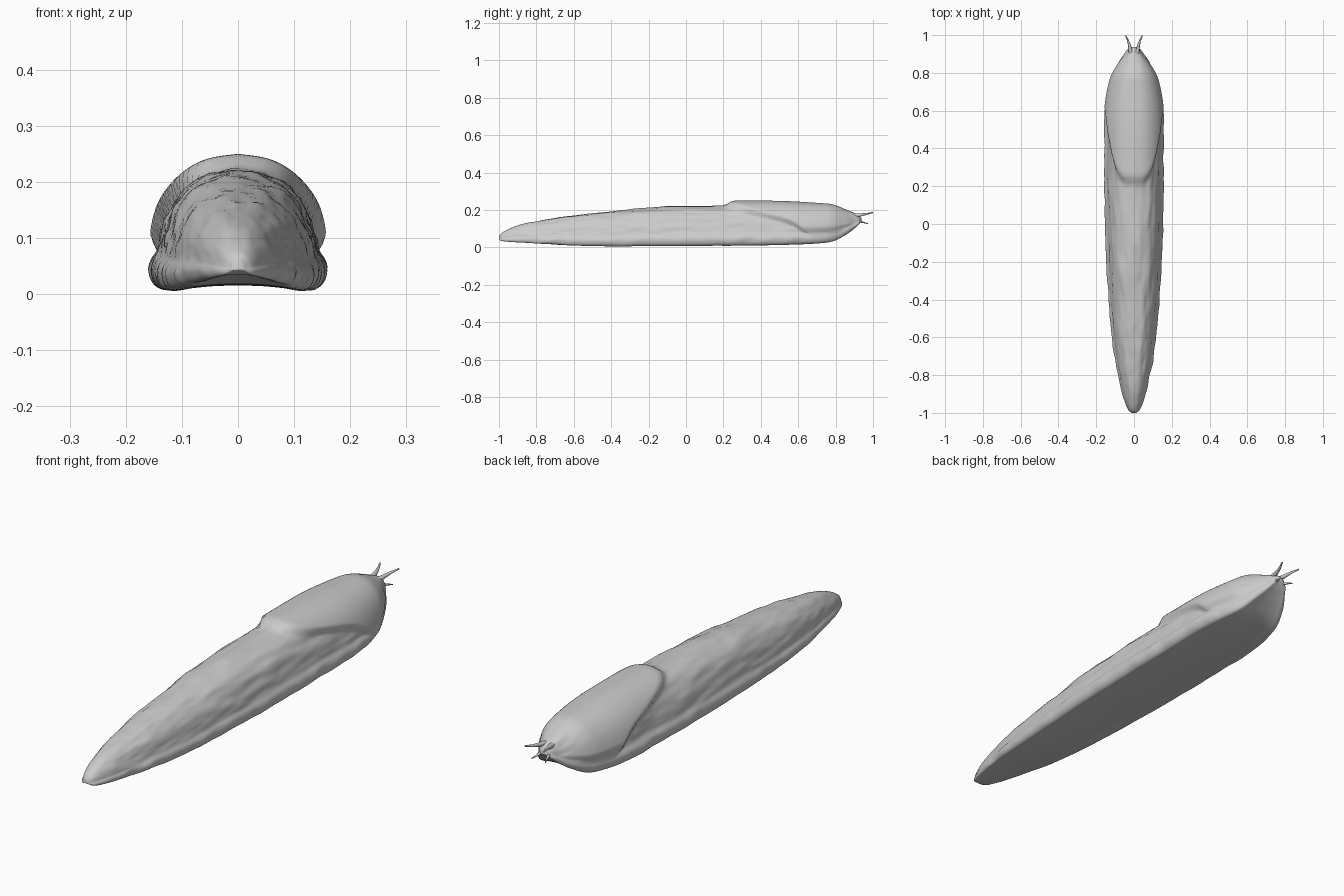
import bpy, bmesh, math
from mathutils import Vector, noise

if "Cube" in bpy.data.objects:
    bpy.data.objects.remove(bpy.data.objects["Cube"])

skin = bpy.data.materials.new("grey skin")
skin.use_nodes = True
GREY = (0.6, 0.6, 0.6, 1)
skin.diffuse_color = GREY
skin.node_tree.nodes["Principled BSDF"].inputs["Base Color"].default_value = GREY

# Body stations: y, half width, underside height, back height
STATIONS = [
    (-1.0, .012, .042, .06), (-.985, .03, .034, .077), (-.95, .046, .03, .097),
    (-.88, .067, .025, .122), (-.75, .095, .018, .148), (-.6, .117, .009, .172),
    (-.4, .135, .005, .193), (-.2, .147, .006, .212), (0, .154, .006, .222),
    (.2, .157, .008, .224), (.4, .157, .01, .225), (.55, .158, .013, .222),
    (.67, .145, .018, .215), (.78, .117, .03, .207), (.85, .085, .064, .195),
    (.9, .052, .1, .182), (.925, .034, .123, .17), (.937, .012, .14, .156),
]
# Half cross-section from back to sole: share of width, share of height
SECTION = [(0, 1), (.3, .965), (.52, .88), (.69, .75), (.8, .6), (.87, .44),
           (.91, .32), (.975, .24), (1, .16), (.96, .06), (.85, .005),
           (.6, .03), (.3, .05), (0, .055)]


def spline(points, steps):
    """Smooth curve through a list of points."""
    pts = [Vector(p) for p in points]
    pts = [2 * pts[0] - pts[1]] + pts + [2 * pts[-1] - pts[-2]]
    out = []
    for a, b, c, d in zip(pts, pts[1:], pts[2:], pts[3:]):
        for i in range(steps):
            t = i / steps
            out.append(.5 * (2 * b + (c - a) * t + (2 * a - 5 * b + 4 * c - d) * t ** 2
                             + (3 * b - a - 3 * c + d) * t ** 3))
    return out + [pts[-2]]


def smooth(t):
    t = max(0, min(1, t))
    return t * t * (3 - 2 * t)


def loft(name, rings):
    """Skin closed rings of points and cap both ends."""
    bm = bmesh.new()
    loops = [[bm.verts.new(p) for p in ring] for ring in rings]
    n = len(loops[0])
    for a, b in zip(loops, loops[1:]):
        for i in range(n):
            j = (i + 1) % n
            bm.faces.new((a[i], a[j], b[j], b[i]))
    bm.faces.new(loops[0])
    bm.faces.new(loops[-1])
    bmesh.ops.recalc_face_normals(bm, faces=bm.faces)
    for f in bm.faces:
        f.smooth = True
    mesh = bpy.data.meshes.new(name)
    bm.to_mesh(mesh)
    bm.free()
    mesh.materials.append(skin)
    obj = bpy.data.objects.new(name, mesh)
    bpy.context.collection.objects.link(obj)
    return obj


def skin_point(u, v, y, width, low, high):
    """Place a body point, raised by the mantle, skin folds and frilled foot."""
    p = Vector((u * width, y, low + v * (high - low)))
    out = Vector((u, 0, max(v - .15, 0))).normalized()
    size = smooth(width / .1)
    upper = smooth((v - .2) / .25)
    edge = .2 + .2 * (abs(p.x) / .115) ** 4
    mantle = smooth((y - edge) / .055) * upper * (1 - smooth((y - .76) / .16))
    # long folds behind and below the mantle
    fold = noise.noise(Vector((p.x * 28, y * 6, p.z * 28)))
    fine = noise.noise(Vector((p.x * 55, y * 14, p.z * 55 + 9)))
    bump = (.0055 * fold + .0025 * fine) * upper * (1 - mantle) * size
    p += out * (.025 * mantle + bump)
    # uneven hem of the foot
    hem = smooth(1 - abs(v - .14) / .2) * smooth((abs(u) - .6) / .3) * size
    ripple = noise.noise(Vector((math.copysign(3, u), y * 13, 0)))
    p.x += math.copysign(.006, u) * hem * ripple
    p.z += .006 * hem * noise.noise(Vector((math.copysign(7, u), y * 11, 5)))
    p.z = max(p.z, 0)
    return p


# Body
half = spline(SECTION, 4)
outline = [tuple(p) for p in half] + [(-p.x, p.y) for p in half[-2:0:-1]]
body = loft("slug_body", [[skin_point(u, v, *s) for u, v in outline]
                          for s in spline(STATIONS, 10)])


# Feelers
def feeler(name, path, radii):
    centres = spline(path, 6)
    rings = []
    for i, c in enumerate(centres):
        t = i / (len(centres) - 1)
        r = radii[0] + (radii[1] - radii[0]) * t ** .7
        axis = (centres[min(i + 1, len(centres) - 1)] - centres[max(i - 1, 0)]).normalized()
        side = axis.cross(Vector((0, 0, 1))).normalized()
        up = side.cross(axis)
        rings.append([c + r * (math.cos(a) * side + math.sin(a) * up)
                      for a in (k * math.tau / 10 for k in range(10))])
    loft(name, rings)


for label, s in (("left", 1), ("right", -1)):
    feeler(label + "_upper_feeler",
           [(s * .014, .89, .168), (s * .022, .935, .174), (s * .03, .965, .179),
            (s * .044, .998, .186)], (.013, .003))
    feeler(label + "_lower_feeler",
           [(s * .012, .895, .145), (s * .019, .93, .138), (s * .024, .95, .133),
            (s * .032, .972, .127)], (.01, .002))
